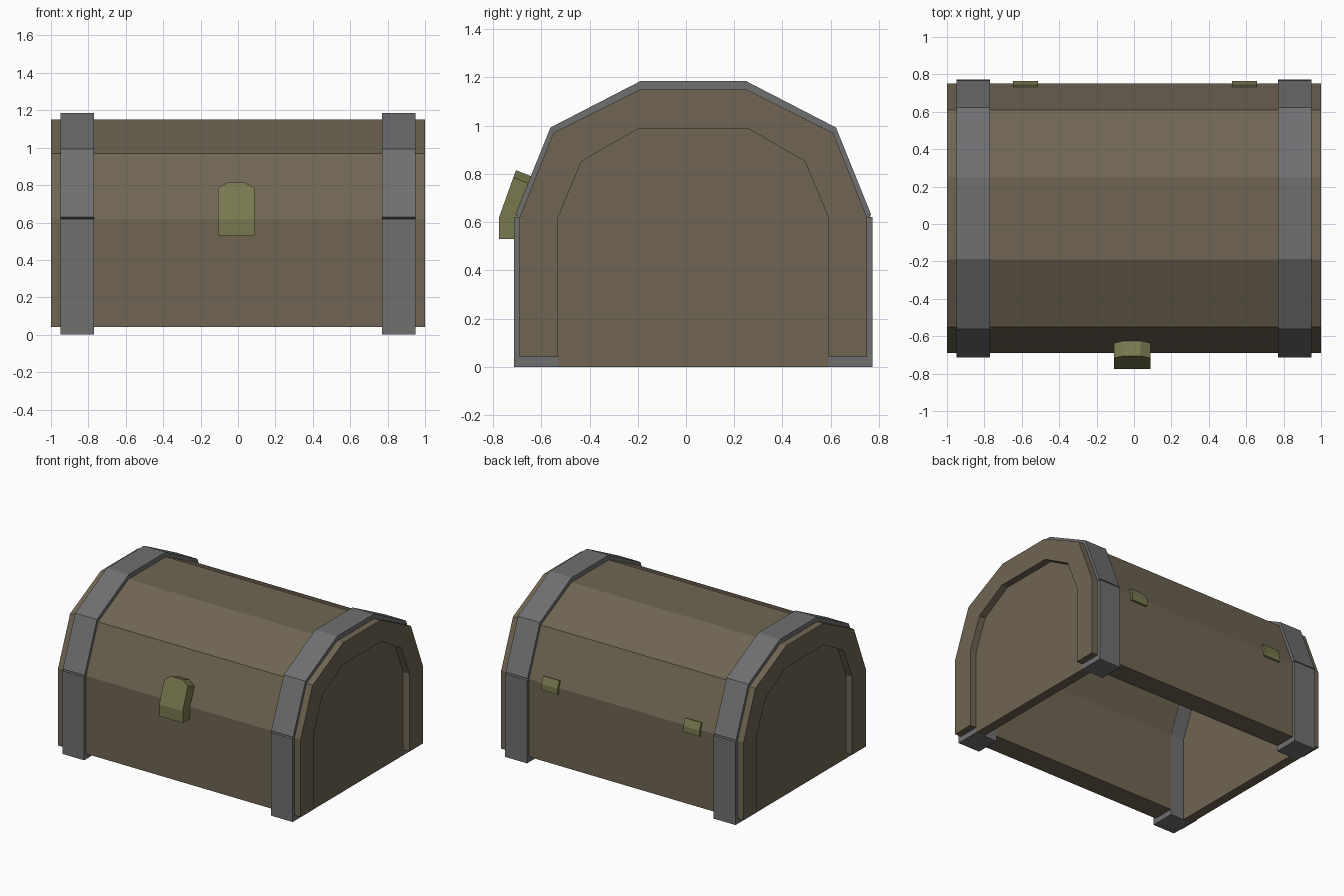
import bpy, bmesh

if "Cube" in bpy.data.objects:
    bpy.data.objects.remove(bpy.data.objects["Cube"])

CY = 0.03      # chest centre in y
SEAM = 0.62    # height where lid meets body


def material(name, rgb):
    m = bpy.data.materials.new(name)
    m.diffuse_color = (*rgb, 1)
    m.use_nodes = True
    m.node_tree.nodes["Principled BSDF"].inputs["Base Color"].default_value = m.diffuse_color
    return m


WOOD = material("wood", (0.16, 0.13, 0.085))
IRON = material("iron", (0.16, 0.16, 0.165))
BRASS = material("brass", (0.19, 0.19, 0.08))


def finish(name, bm, mat):
    bmesh.ops.recalc_face_normals(bm, faces=bm.faces)
    me = bpy.data.meshes.new(name)
    bm.to_mesh(me)
    bm.free()
    me.materials.append(mat)
    ob = bpy.data.objects.new(name, me)
    bpy.context.collection.objects.link(ob)
    return ob


def prism(name, profile, x0, x1, mat):
    """Extrude a (y, z) profile along x."""
    bm = bmesh.new()
    face = bm.faces.new([bm.verts.new((x0, y, z)) for y, z in profile])
    ext = bmesh.ops.extrude_face_region(bm, geom=[face])["geom"]
    bmesh.ops.translate(bm, vec=(x1 - x0, 0, 0),
                        verts=[v for v in ext if isinstance(v, bmesh.types.BMVert)])
    return finish(name, bm, mat)


def arch(half):
    """Mirror half of a profile (half width, z) into a full arch, front to back."""
    return ([(CY - w, z) for w, z in half] +
            [(CY + w, z) for w, z in reversed(half)])


def slab(side, inner, outer, z0):
    a, b = CY + side * inner, CY + side * outer
    return [(a, z0), (b, z0), (b, SEAM), (a, SEAM)]


outer = arch([(0.72, SEAM), (0.58, 0.97), (0.22, 1.15)])
inner = arch([(0.56, SEAM), (0.463, 0.852), (0.228, 0.987)])
strap_in = arch([(0.558, SEAM), (0.461, 0.85), (0.227, 0.985)])
strap_out = arch([(0.72, SEAM), (0.738, 0.63), (0.592, 0.992), (0.218, 1.185)])

# wooden lid shell and front / back boards
prism("lid_shell", outer + inner[::-1], -1, 1, WOOD)
for side, label in ((-1, "front"), (1, "back")):
    prism(label + "_board", slab(side, 0.56, 0.72, 0.04), -1, 1, WOOD)

for s, label in ((-1, "left"), (1, "right")):
    # recessed end panels
    prism(label + "_lid_panel", inner, s * 0.88, s * 0.95, WOOD)
    prism(label + "_body_panel",
          [(CY - 0.56, 0), (CY + 0.56, 0), (CY + 0.56, SEAM), (CY - 0.56, SEAM)],
          s * 0.88, s * 0.95, WOOD)
    # iron straps
    prism(label + "_lid_strap", strap_out + strap_in[::-1], s * 0.77, s * 0.95, IRON)
    for side, where in ((-1, "front"), (1, "back")):
        prism(f"{label}_{where}_strap", slab(side, 0.558, 0.743, 0),
              s * 0.77, s * 0.95, IRON)
    # back hinges
    prism(label + "_hinge",
          [(0.74, 0.575), (0.765, 0.575), (0.765, SEAM), (0.744, 0.672), (0.728, 0.665)],
          s * 0.585 - 0.067 + 0.005, s * 0.585 + 0.067 + 0.005, BRASS)

# latch: front plate bent along the lid slope, thickened toward the chest
bm = bmesh.new()
pts = [(-0.107, -0.775, 0.53), (0.087, -0.775, 0.53),
       (0.087, -0.775, SEAM), (-0.107, -0.775, SEAM),
       (0.087, -0.716, 0.785), (0.035, -0.705, 0.815),
       (-0.055, -0.705, 0.815), (-0.107, -0.716, 0.785)]
v = [bm.verts.new(p) for p in pts]
plate = [bm.faces.new([v[i] for i in f]) for f in ((0, 1, 2, 3), (3, 2, 4, 5, 6, 7))]
ext = bmesh.ops.extrude_face_region(bm, geom=plate, use_keep_orig=True)["geom"]
for e in ext:
    if isinstance(e, bmesh.types.BMVert):
        sloped = e.co.z > SEAM + 0.01
        e.co.y += 0.083
        e.co.z -= 0.033 if sloped else 0
finish("latch", bm, BRASS)
